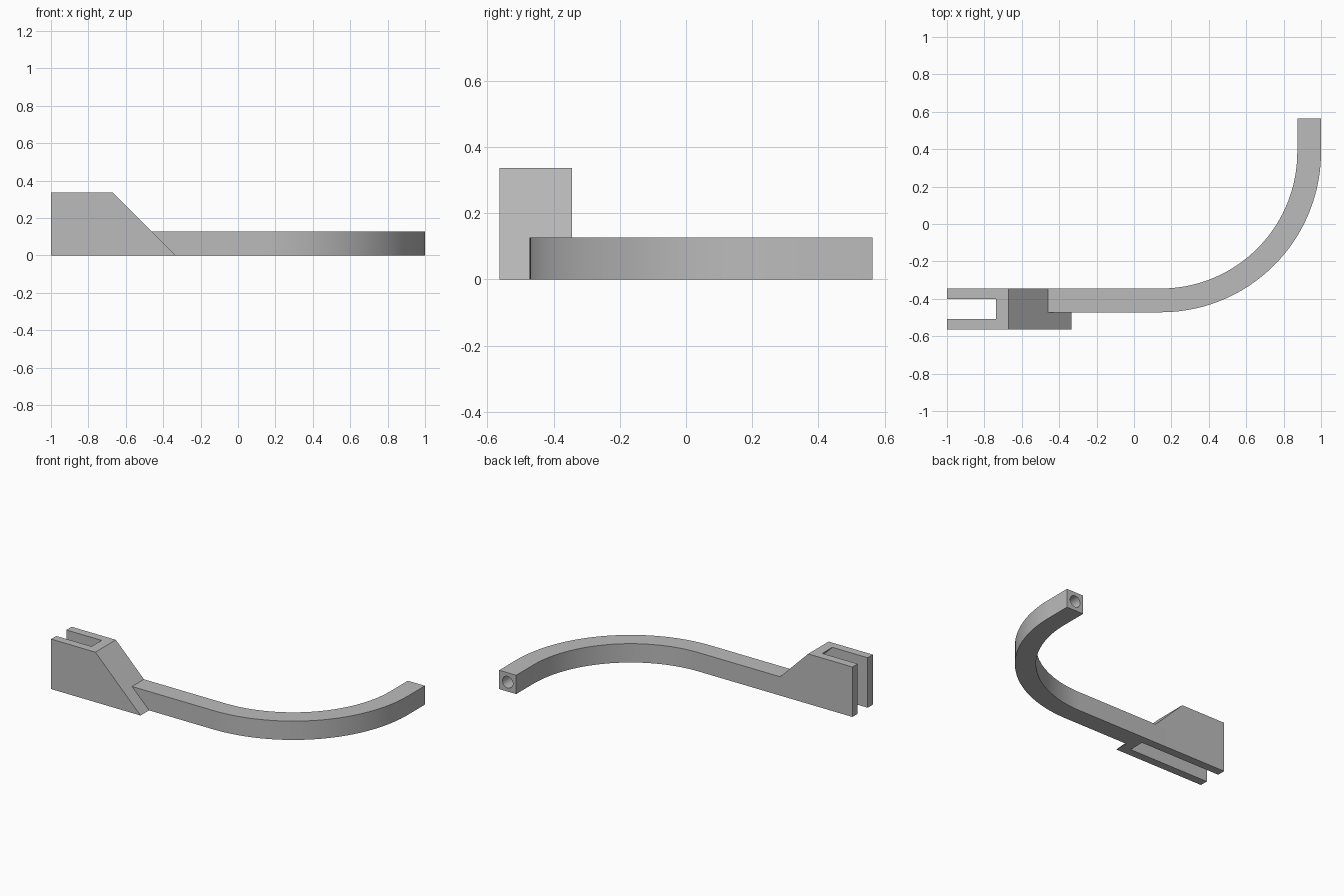
import bpy, bmesh, math
from mathutils import Vector

cube = bpy.data.objects.get("Cube")
if cube:
    bpy.data.objects.remove(cube, do_unlink=True)

grey = bpy.data.materials.new("plain grey")
grey.use_nodes = True
grey.diffuse_color = (0.5, 0.5, 0.5, 1)
grey.node_tree.nodes["Principled BSDF"].inputs["Base Color"].default_value = (0.5, 0.5, 0.5, 1)


def prism(name, points, offset):
    """Extrude a closed outline of 3D points along an offset."""
    bm = bmesh.new()
    face = bm.faces.new([bm.verts.new(p) for p in points])
    result = bmesh.ops.extrude_face_region(bm, geom=[face], use_keep_orig=True)
    moved = [v for v in result["geom"] if isinstance(v, bmesh.types.BMVert)]
    bmesh.ops.translate(bm, verts=moved, vec=Vector(offset))
    bmesh.ops.recalc_face_normals(bm, faces=bm.faces)
    mesh = bpy.data.meshes.new(name)
    bm.to_mesh(mesh)
    bm.free()
    mesh.materials.append(grey)
    obj = bpy.data.objects.new(name, mesh)
    bpy.context.collection.objects.link(obj)
    return obj


def combine(target, tool, operation):
    """Apply a boolean and discard the tool object."""
    mod = target.modifiers.new(operation, "BOOLEAN")
    mod.object, mod.operation, mod.solver = tool, operation, "EXACT"
    bpy.context.view_layer.objects.active = target
    bpy.ops.object.modifier_apply(modifier=mod.name)
    bpy.data.objects.remove(tool, do_unlink=True)


FRONT, BACK = -0.563, -0.345
TOP, BAR, END = 0.337, 0.127, 0.563
CX, CY, R_IN = 0.143, 0.385, 0.73
R_OUT = R_IN + BAR


def arc(radius, steps=40):
    angles = [-math.pi / 2 * (1 - i / steps) for i in range(steps + 1)]
    return [(CX + radius * math.cos(a), CY + radius * math.sin(a), 0) for a in angles]


# Wedge-nosed clevis block
block = prism("curved_arm_with_clevis",
              [(-1, FRONT, 0), (-0.333, FRONT, 0), (-0.333 - TOP, FRONT, TOP), (-1, FRONT, TOP)],
              (0, BACK - FRONT, 0))

# Square bar: straight run, quarter bend, short straight end
outline = ([(-0.55, CY - R_OUT, 0)] + arc(R_OUT) + [(CX + R_OUT, END, 0), (CX + R_IN, END, 0)]
           + arc(R_IN)[::-1] + [(-0.55, CY - R_IN, 0)])
combine(block, prism("curved_bar", outline, (0, 0, BAR)), "UNION")

# Slot between the cheeks, its end parallel to the sloped nose
slot = prism("slot_cutter",
             [(-1.1, -0.508, -0.1), (-0.3, -0.508, -0.1), (-0.85, -0.508, 0.45), (-1.1, -0.508, 0.45)],
             (0, 0.107, 0))
combine(block, slot, "DIFFERENCE")

# Round socket in the bar end
circle = [math.tau * i / 32 for i in range(32)]
socket = prism("socket_cutter",
               [(CX + R_IN + BAR / 2 + 0.039 * math.cos(a), END + 0.05, BAR / 2 + 0.039 * math.sin(a))
                for a in circle], (0, -0.2, 0))
combine(block, socket, "DIFFERENCE")

# Smooth bend and socket, crisp corners
bpy.ops.object.select_all(action="DESELECT")
block.select_set(True)
bpy.context.view_layer.objects.active = block
bpy.ops.object.shade_smooth_by_angle(angle=math.radians(30))
